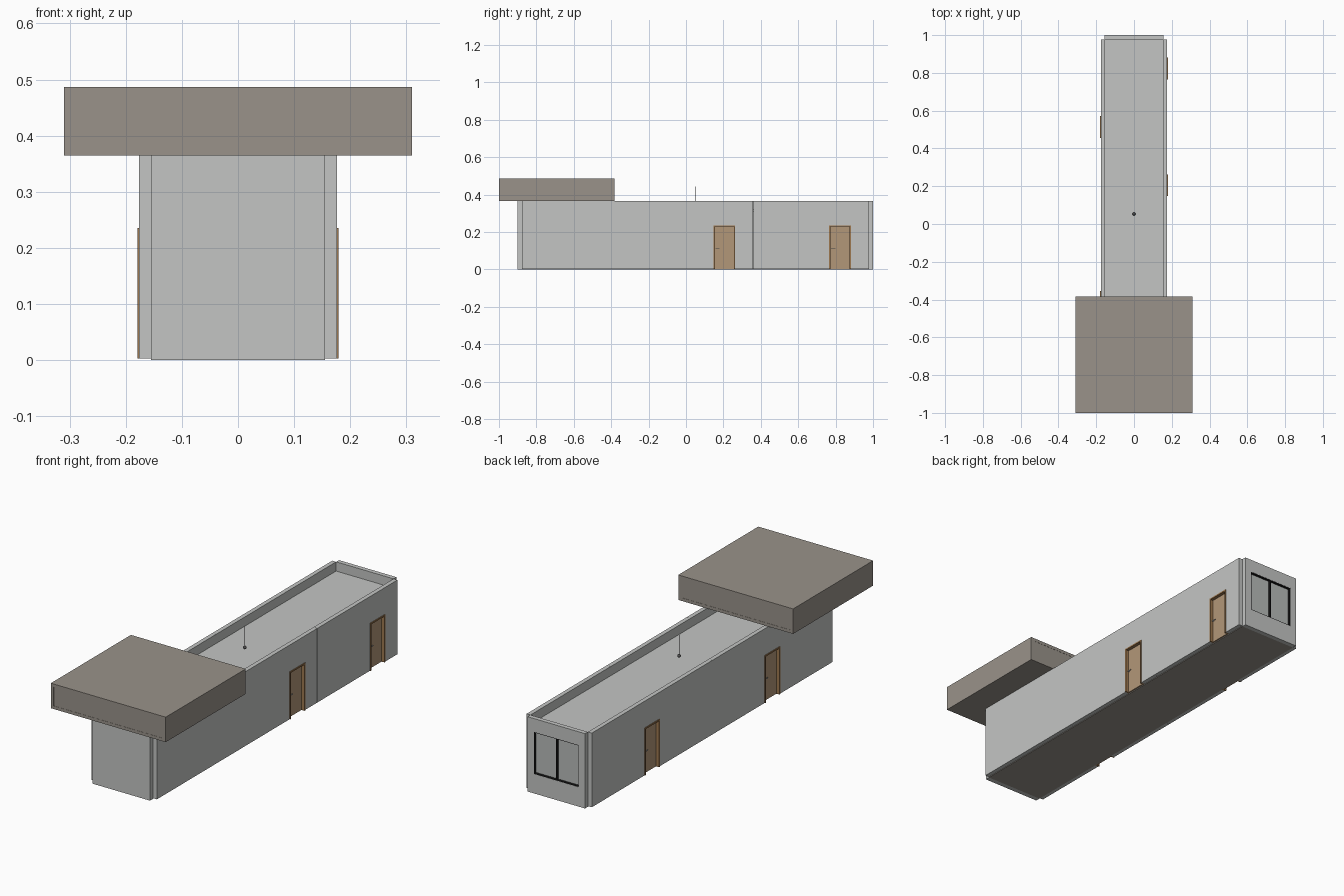
import bpy
from mathutils import Vector

cube = bpy.data.objects.get("Cube")
if cube:
    bpy.data.objects.remove(cube, do_unlink=True)


def material(name, rgb):
    m = bpy.data.materials.new(name)
    m.use_nodes = True
    m.diffuse_color = (*rgb, 1)
    m.node_tree.nodes["Principled BSDF"].inputs["Base Color"].default_value = (*rgb, 1)
    return m


PLASTER = material("pale grey plaster", (0.55, 0.56, 0.55))
STONE = material("warm grey stone", (0.32, 0.29, 0.255))
DOOR = material("light wood", (0.45, 0.31, 0.19))
TRIM = material("brown wood trim", (0.34, 0.19, 0.08))
BLACK = material("black frame", (0.01, 0.01, 0.01))
GLASS = material("grey glass", (0.48, 0.5, 0.49))
METAL = material("handle metal", (0.7, 0.7, 0.68))
LAMP = material("lamp grey", (0.08, 0.08, 0.08))


def box(name, xs, ys, zs, mat):
    """Axis-aligned box from three (low, high) ranges."""
    corners = [Vector((x, y, z)) for x in sorted(xs) for y in sorted(ys) for z in sorted(zs)]
    quads = [(0, 1, 3, 2), (4, 6, 7, 5), (0, 4, 5, 1),
             (2, 3, 7, 6), (0, 2, 6, 4), (1, 5, 7, 3)]
    mesh = bpy.data.meshes.new(name)
    mesh.from_pydata(corners, [], quads)
    mesh.materials.append(mat)
    ob = bpy.data.objects.new(name, mesh)
    bpy.context.collection.objects.link(ob)
    return ob


INNER, OUTER = 0.155, 0.176
FRONT, BACK = -0.877, 0.978
BASE, TOP = 0.003, 0.365
DOOR_H, DOOR_W = 0.235, 0.058  # height and half width

# Floor and ceiling
box("floor", (-INNER, INNER), (FRONT, BACK), (0, 0.005), STONE)
box("ceiling", (-INNER, INNER), (FRONT, BACK), (0.306, 0.32), PLASTER)


def door(side, y, name):
    """Recessed door with a slim surround and lever handle."""
    x = lambda a, b: (side * a, side * b)
    depth = x(INNER + 0.002, OUTER + 0.003)
    t = 0.007
    box(name + "_leaf", x(INNER + 0.001, 0.163), (y - DOOR_W + t, y + DOOR_W - t),
        (BASE, DOOR_H - t), DOOR)
    for s, label in ((-1, "near"), (1, "far")):
        box(f"{name}_{label}_jamb", depth, (y + s * DOOR_W, y + s * (DOOR_W - t)),
            (BASE, DOOR_H), TRIM)
    box(name + "_lintel", depth, (y - DOOR_W + t, y + DOOR_W - t),
        (DOOR_H - t, DOOR_H), TRIM)
    h = y - side * 0.045
    box(name + "_handle_stem", x(0.163, 0.17), (h - 0.002, h + 0.002), (0.111, 0.115), METAL)
    box(name + "_handle_lever", x(0.169, 0.172), (h - side * 0.002, h + side * 0.02),
        (0.111, 0.115), METAL)


def wall_panel(side, y0, y1, door_y, name):
    """Wall panel, split around its door opening when it has one."""
    xs = (side * INNER, side * OUTER)
    y0, y1 = y0 + 0.0004, y1 - 0.0004
    if door_y is None:
        box(name, xs, (y0, y1), (BASE, TOP), PLASTER)
        return
    a, b = door_y - DOOR_W, door_y + DOOR_W
    box(name + "_start", xs, (y0, a), (BASE, TOP), PLASTER)
    box(name + "_end", xs, (b, y1), (BASE, TOP), PLASTER)
    box(name + "_over_door", xs, (a, b), (DOOR_H, TOP), PLASTER)
    door(side, door_y, name + "_door")


# Side walls: three panels on the left, two on the right
third, half = (BACK - FRONT) / 3, (BACK - FRONT) / 2
for i in range(3):
    start = FRONT + i * third
    wall_panel(1, start, start + third, start + third * 0.75 if i else None,
               f"left_wall_{i + 1}")
for i in range(2):
    start = FRONT + i * half
    wall_panel(-1, start, start + half, start + half / 2, f"right_wall_{i + 1}")

# Front end wall
box("front_wall", (-INNER, INNER), (-0.9, FRONT), (0, TOP), PLASTER)

# Back end wall built around the window opening
WX, W0, W1 = 0.121, 0.095, 0.3
wall_y = (BACK, 1.0)
box("back_wall_sill", (-INNER, INNER), wall_y, (0, W0), PLASTER)
box("back_wall_head", (-INNER, INNER), wall_y, (W1, TOP), PLASTER)
for s, label in ((1, "left"), (-1, "right")):
    box(f"back_wall_{label}", (s * WX, s * INNER), wall_y, (W0, W1), PLASTER)

# Window lining, mullion and glass
lining = (0.982, 0.999)
f = 0.003
box("window_bottom", (-WX, WX), lining, (W0, W0 + f), BLACK)
box("window_top", (-WX, WX), lining, (W1 - f, W1), BLACK)
for s, label in ((1, "left"), (-1, "right")):
    box(f"window_{label}_side", (s * (WX - f), s * WX), lining, (W0 + f, W1 - f), BLACK)
box("window_mullion", (-f, f), lining, (W0 + f, W1 - f), BLACK)
box("window_glass", (f - WX, WX - f), (0.984, 0.987), (W0 + f, W1 - f), GLASS)

# Overhanging canopy: two slabs with sides and slightly recessed end panels
RX, R0, R1 = 0.31, -1.0, -0.383
box("canopy_bottom", (-0.295, 0.295), (R0, R1), (TOP, 0.38), STONE)
box("canopy_top", (-RX, RX), (R0, R1), (0.472, 0.487), STONE)
for s, label in ((1, "left"), (-1, "right")):
    box(f"canopy_{label}_side", (s * 0.295, s * RX), (R0, R1), (TOP, 0.472), STONE)
box("canopy_front_panel", (-0.295, 0.295), (R0 + 0.001, R0 + 0.016), (0.38, 0.472), STONE)
box("canopy_back_panel", (-0.295, 0.295), (R1 - 0.016, R1 - 0.001), (0.38, 0.472), STONE)

# Hanging lamp
LAMP_Y = 0.053
bpy.ops.mesh.primitive_cylinder_add(vertices=8, radius=0.0012, depth=0.1,
                                    location=(0, LAMP_Y, 0.394))
cord = bpy.context.object
cord.name = "lamp_cord"
bpy.ops.mesh.primitive_uv_sphere_add(segments=16, ring_count=8, radius=0.008,
                                     location=(0, LAMP_Y, 0.342))
bulb = bpy.context.object
bulb.name = "lamp_bulb"
bpy.ops.object.shade_smooth_by_angle()
for ob in (cord, bulb):
    ob.data.materials.append(LAMP)
